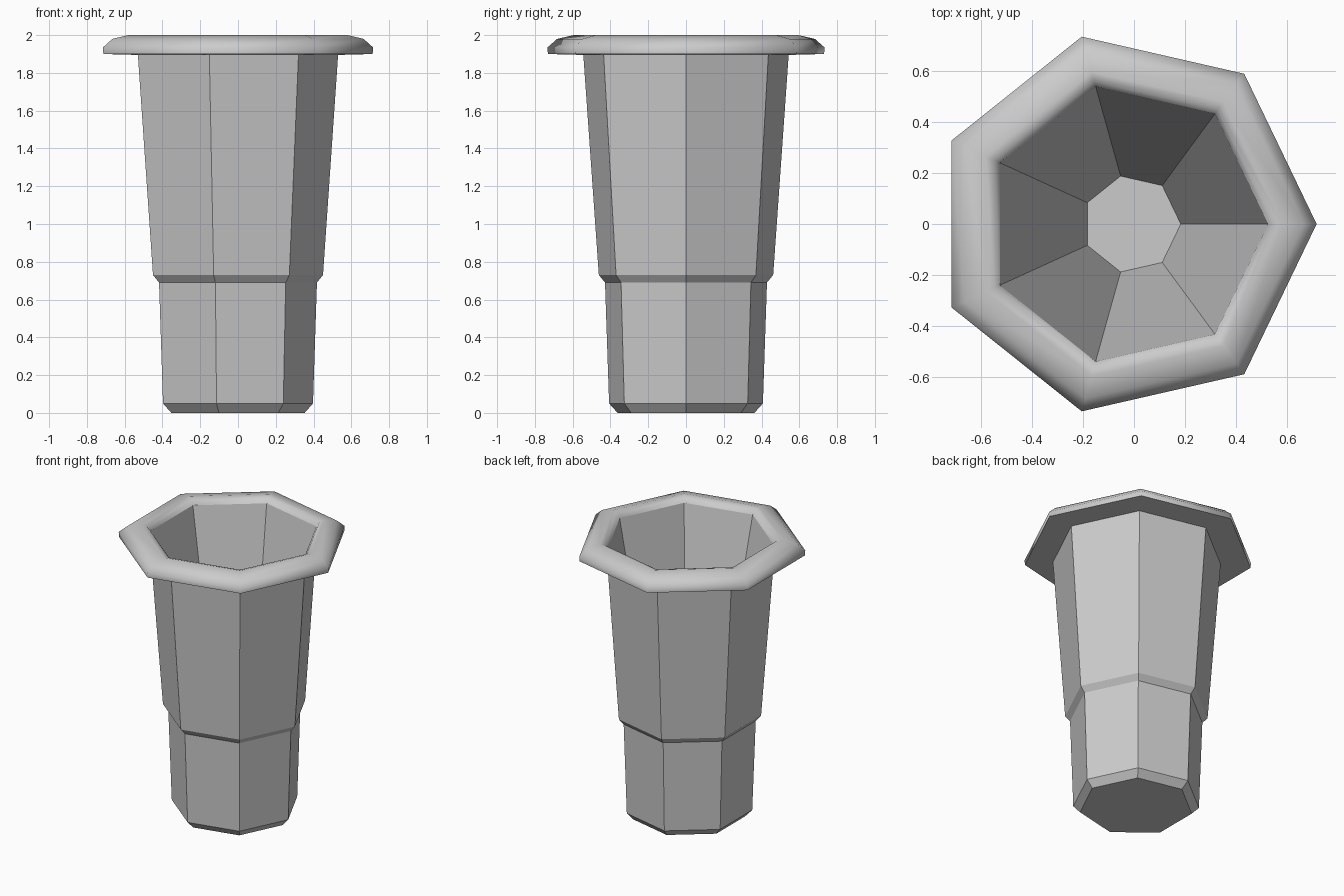
import bpy, bmesh, math

if "Cube" in bpy.data.objects:
    bpy.data.objects.remove(bpy.data.objects["Cube"])

SIDES = 7
# a unit heptagon with a corner on +x, shifted so its bounding box is centred
MID_X = (1 - math.cos(math.pi / SIDES)) / 2
HALF_X = (1 + math.cos(math.pi / SIDES)) / 2


def loft(name, profile, cap_start=False, cap_end=False, smooth_angle=None):
    """Join heptagon rings given as (half width in x, height)."""
    bm = bmesh.new()
    rings = []
    for half, z in profile:
        r = half / HALF_X
        ring = []
        for k in range(SIDES):
            a = 2 * math.pi * k / SIDES
            ring.append(bm.verts.new(((math.cos(a) - MID_X) * r, math.sin(a) * r, z)))
        rings.append(ring)
    for lo, hi in zip(rings, rings[1:]):
        for k in range(SIDES):
            n = (k + 1) % SIDES
            bm.faces.new((lo[k], lo[n], hi[n], hi[k]))
    if cap_start:
        bm.faces.new(rings[0][::-1])
    if cap_end:
        bm.faces.new(rings[-1])
    mesh = bpy.data.meshes.new(name)
    bm.to_mesh(mesh)
    bm.free()
    obj = bpy.data.objects.new(name, mesh)
    bpy.context.collection.objects.link(obj)
    if smooth_angle:
        bpy.ops.object.select_all(action='DESELECT')
        obj.select_set(True)
        bpy.context.view_layer.objects.active = obj
        bpy.ops.object.shade_smooth_by_angle(angle=math.radians(smooth_angle))
    return obj


# stepped outer wall with a chamfered foot
loft("cup_body", [(0.353, 0), (0.397, 0.05), (0.418, 0.69), (0.45, 0.73), (0.53, 1.895)],
     cap_start=True)

# rolled rim
loft("rim", [(0.53, 1.895), (0.713, 1.9), (0.715, 1.935), (0.665, 1.98), (0.58, 2.0),
             (0.545, 1.99), (0.525, 1.96)], smooth_angle=60)

# tapered inside and floor
loft("cup_inside", [(0.525, 1.96), (0.183, 0.15)], cap_end=True)
